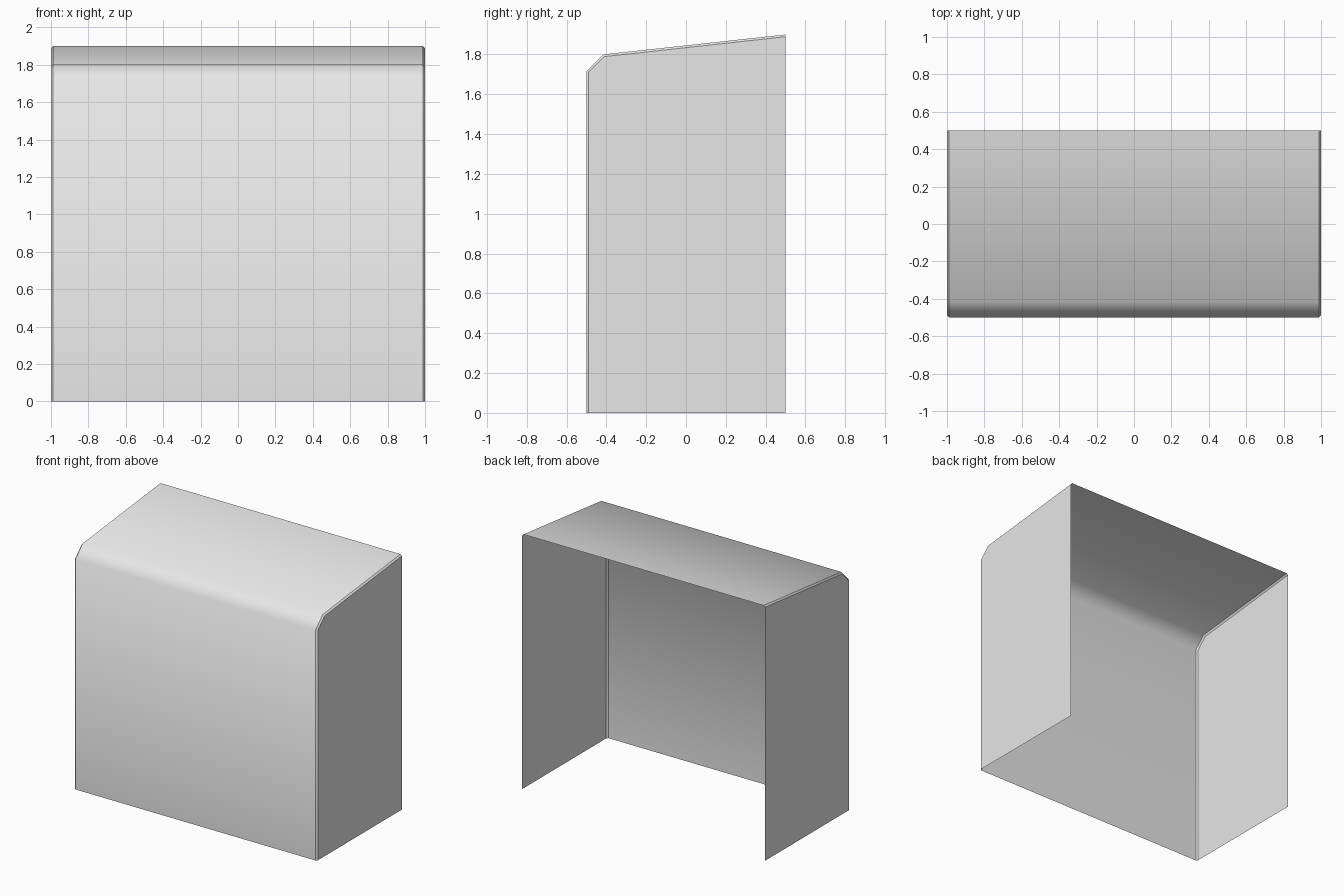
import bpy
import bmesh

cube = bpy.data.objects.get("Cube")
if cube:
    bpy.data.objects.remove(cube, do_unlink=True)

# Single plain grey
grey = bpy.data.materials.new("plain_grey")
grey.use_nodes = True
colour = (0.8, 0.8, 0.8, 1)
grey.diffuse_color = colour
grey.node_tree.nodes["Principled BSDF"].inputs["Base Color"].default_value = colour

HALF_WIDTH, BEVEL = 1.0, 0.011


def outline(d):
    """Side profile (y, z) from front foot to back top edge, shrunk by d."""
    return [(-0.5 + d, 0), (-0.5 + d, 1.715 - 0.4 * d),
            (-0.415 + 0.4 * d, 1.8 - d), (0.5, 1.9 - d)]


bm = bmesh.new()

# Front, sloped corner and roof, with a narrow bevel strip at each end
stations = [(-HALF_WIDTH, BEVEL), (-HALF_WIDTH + BEVEL, 0),
            (HALF_WIDTH - BEVEL, 0), (HALF_WIDTH, BEVEL)]
rows = [[bm.verts.new((x, y, z)) for y, z in outline(d)] for x, d in stations]
for a, b in zip(rows, rows[1:]):
    for i in range(len(a) - 1):
        bm.faces.new((a[i], b[i], b[i + 1], a[i + 1]))

# Side panels; the back and the bottom stay open
for row, x, flip in ((rows[0], -HALF_WIDTH, False), (rows[-1], HALF_WIDTH, True)):
    loop = row + [bm.verts.new((x, 0.5, 0))]
    if not flip:
        loop.reverse()
    bm.faces.new(loop)

# Smooth over the front and roof, crisp along the bevel strips
bm.normal_update()
for face in bm.faces:
    face.smooth = True
for edge in bm.edges:
    x0, x1 = (v.co.x for v in edge.verts)
    edge.smooth = abs(x0 - x1) > 0.001

bmesh.ops.recalc_face_normals(bm, faces=bm.faces)
mesh = bpy.data.meshes.new("cover_shell")
bm.to_mesh(mesh)
bm.free()
mesh.materials.append(grey)
shell = bpy.data.objects.new("cover_shell", mesh)
bpy.context.collection.objects.link(shell)
